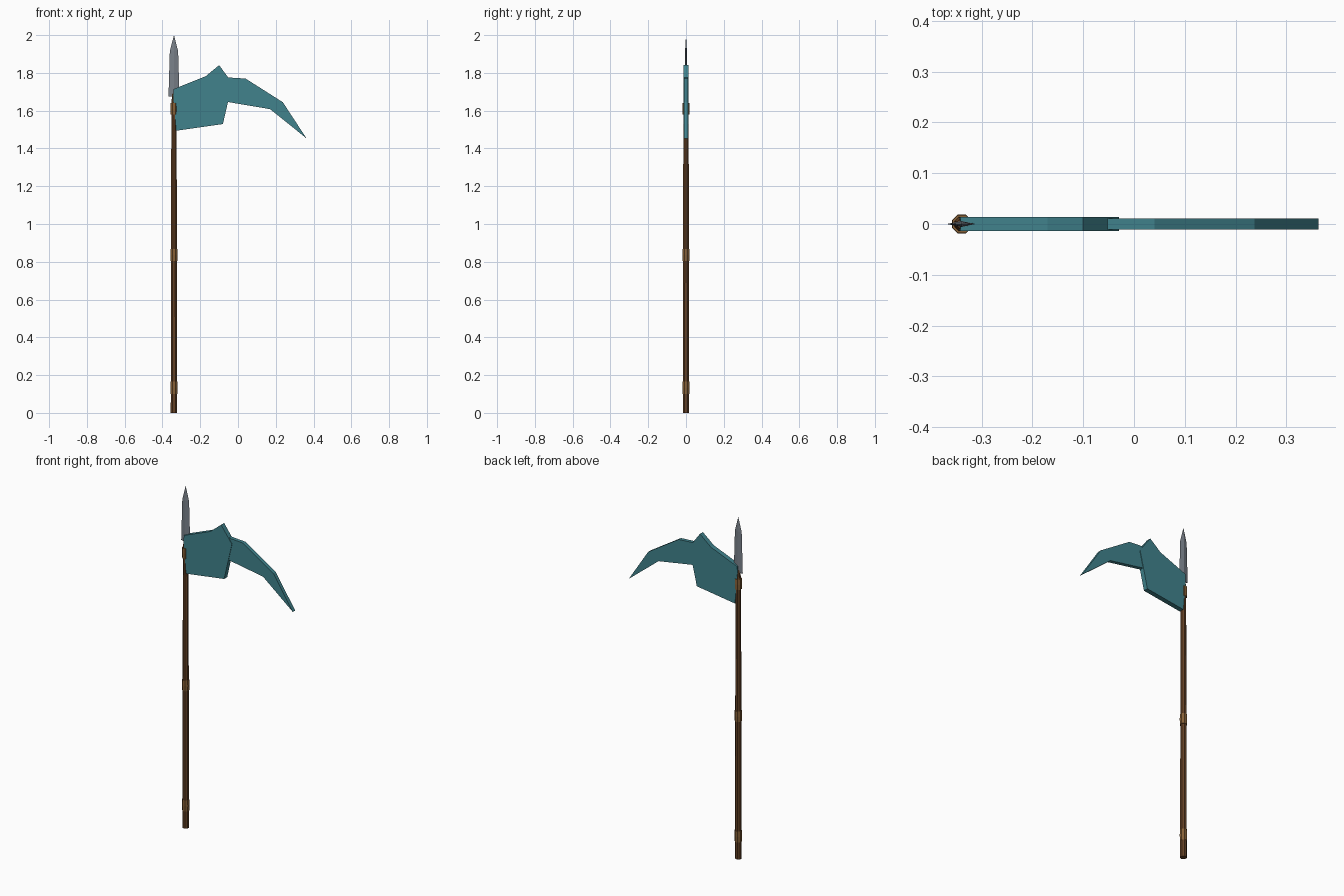
import bpy, bmesh, math

if "Cube" in bpy.data.objects:
    bpy.data.objects.remove(bpy.data.objects["Cube"])

PX = -0.339  # pole axis


def material(name, rgb):
    m = bpy.data.materials.new(name)
    m.diffuse_color = (*rgb, 1)
    m.use_nodes = True
    m.node_tree.nodes["Principled BSDF"].inputs["Base Color"].default_value = m.diffuse_color
    return m


WOOD = material("dark wood", (0.125, 0.052, 0.018))
WRAP = material("bronze wrap", (0.24, 0.118, 0.038))
STEEL = material("grey steel", (0.19, 0.215, 0.25))
TEAL = material("teal metal", (0.052, 0.225, 0.265))


def finish(name, bm, mat):
    bmesh.ops.recalc_face_normals(bm, faces=bm.faces[:])
    me = bpy.data.meshes.new(name)
    bm.to_mesh(me)
    bm.free()
    me.materials.append(mat)
    ob = bpy.data.objects.new(name, me)
    bpy.context.collection.objects.link(ob)
    return ob


def turned(name, profile, sides, mat):
    """Low-poly lathe around the pole axis from (radius, z) pairs."""
    bm = bmesh.new()
    rings = []
    for r, z in profile:
        rings.append([bm.verts.new((PX + r * math.cos(a), r * math.sin(a), z))
                      for a in (2 * math.pi * (i + 0.5) / sides for i in range(sides))])
    for lo, hi in zip(rings, rings[1:]):
        for i in range(sides):
            j = (i + 1) % sides
            bm.faces.new((lo[i], lo[j], hi[j], hi[i]))
    bm.faces.new(rings[0])
    bm.faces.new(rings[-1])
    return finish(name, bm, mat)


def plate(name, outline, half, mat):
    """Flat slab from an x-z outline, thick along y."""
    bm = bmesh.new()
    face = bm.faces.new([bm.verts.new((x, -half, z)) for x, z in outline])
    ext = bmesh.ops.extrude_face_region(bm, geom=[face])
    moved = [g for g in ext["geom"] if isinstance(g, bmesh.types.BMVert)]
    bmesh.ops.translate(bm, verts=moved, vec=(0, 2 * half, 0))
    bmesh.ops.triangulate(bm, faces=[f for f in bm.faces if len(f.verts) > 4])
    return finish(name, bm, mat)


# pole, slightly tapering upward
turned("pole", [(0.0185, 0), (0.018, 0.41), (0.0165, 1.0), (0.015, 1.64), (0.010, 1.69)], 8, WOOD)

# wrapped bands
for name, z0, z1 in (("lower_band", 0.10, 0.165), ("middle_band", 0.805, 0.867),
                     ("upper_band", 1.58, 1.64)):
    turned(name, [(0.0195, z0), (0.0205, (z0 + z1) / 2), (0.0195, z1)], 8, WRAP)

# spear point: diamond section lofted to a tip
bm = bmesh.new()
rings = []
for w, t, z in ((0.029, 0.006, 1.675), (0.022, 0.005, 1.915)):
    rings.append([bm.verts.new((PX + x, y, z)) for x, y in ((-w, 0), (0, -t), (w, 0), (0, t))])
tip = bm.verts.new((PX, 0, 2.0))
bm.faces.new(rings[0])
for i in range(4):
    j = (i + 1) % 4
    bm.faces.new((rings[0][i], rings[0][j], rings[1][j], rings[1][i]))
    bm.faces.new((rings[1][i], rings[1][j], tip))
finish("spear_point", bm, STEEL)

# broad head plate and the curved blade growing out of it
plate("head_plate", [(-0.343, 1.68), (-0.341, 1.714), (-0.17, 1.783), (-0.10, 1.841),
                     (-0.03, 1.746), (-0.08, 1.529), (-0.327, 1.494)], 0.014, TEAL)
plate("curved_blade", [(-0.09, 1.778), (0.04, 1.77), (0.237, 1.645), (0.363, 1.453),
                       (0.17, 1.608), (-0.09, 1.652)], 0.011, TEAL)
